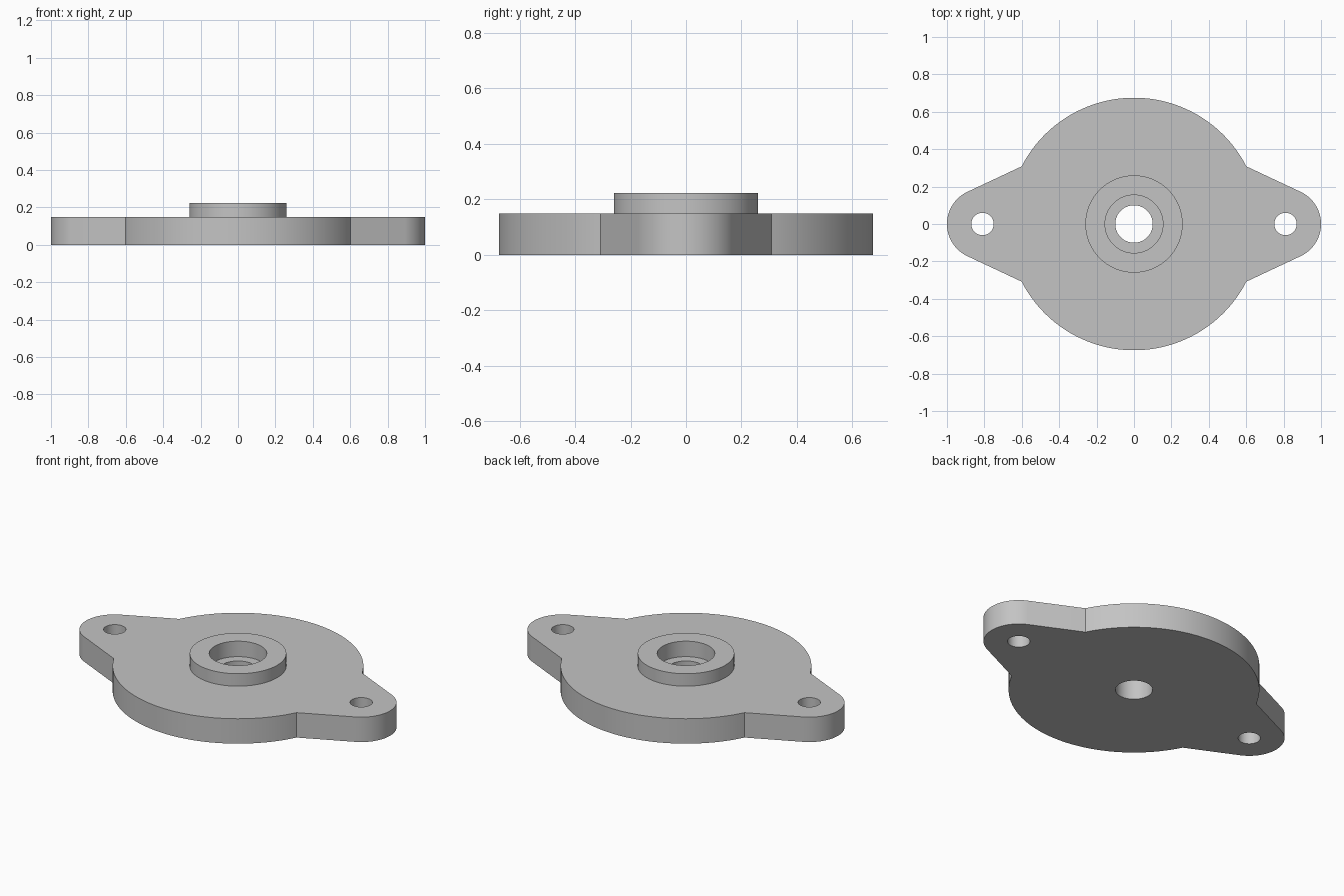
import bpy, bmesh, math

if "Cube" in bpy.data.objects:
    bpy.data.objects.remove(bpy.data.objects["Cube"], do_unlink=True)

PLATE_TOP, BOSS_TOP, BORE_FLOOR = 0.148, 0.222, 0.13
DISC_R, EAR_X, EAR_R = 0.675, 0.81, 0.19

grey = bpy.data.materials.new("plain grey")
grey.use_nodes = True
colour = (0.55, 0.55, 0.55, 1)
grey.diffuse_color = colour
grey.node_tree.nodes["Principled BSDF"].inputs["Base Color"].default_value = colour


def arc(cx, r, start, end, n):
    """Points along an arc centred on the x axis."""
    steps = [start + (end - start) * i / n for i in range(n + 1)]
    return [(cx + r * math.cos(a), r * math.sin(a)) for a in steps]


def circle(cx, r, n=96):
    return arc(cx, r, 0, math.tau, n)[:-1]


def prism(name, outline, z0, z1):
    """Extrude a flat outline from z0 up to z1."""
    bm = bmesh.new()
    base = bm.faces.new([bm.verts.new((x, y, z0)) for x, y in outline])
    new = bmesh.ops.extrude_face_region(bm, geom=[base])["geom"]
    top = [v for v in new if isinstance(v, bmesh.types.BMVert)]
    bmesh.ops.translate(bm, verts=top, vec=(0, 0, z1 - z0))
    bmesh.ops.recalc_face_normals(bm, faces=bm.faces)
    mesh = bpy.data.meshes.new(name)
    bm.to_mesh(mesh)
    bm.free()
    mesh.materials.append(grey)
    obj = bpy.data.objects.new(name, mesh)
    bpy.context.collection.objects.link(obj)
    return obj


def combine(target, tool, operation):
    """Apply a boolean and discard the tool."""
    bpy.context.view_layer.objects.active = target
    mod = target.modifiers.new(operation.lower(), "BOOLEAN")
    mod.operation, mod.solver, mod.object = operation, "EXACT", tool
    bpy.ops.object.modifier_apply(modifier=mod.name)
    bpy.data.objects.remove(tool, do_unlink=True)


# Plate outline: round disc with a tapering ear on each side
taper = math.radians(65)
corner = math.atan2(0.308, 0.6)
right_ear = arc(EAR_X, EAR_R, -taper, taper, 40)
back_rim = arc(0, DISC_R, corner, math.pi - corner, 80)
half = right_ear + back_rim
flange = prism("flange_plate", half + [(-x, -y) for x, y in half], 0, PLATE_TOP)

# Raised boss around the centre
combine(flange, prism("boss", circle(0, 0.26), 0.05, BOSS_TOP), "UNION")

# Counterbore, centre hole and the two bolt holes
for name, x, r, floor in (
    ("counterbore", 0, 0.155, BORE_FLOOR),
    ("centre_hole", 0, 0.1, -0.1),
    ("left_bolt_hole", EAR_X, 0.06, -0.1),
    ("right_bolt_hole", -EAR_X, 0.06, -0.1),
):
    combine(flange, prism(name, circle(x, r), floor, 0.4), "DIFFERENCE")

bpy.ops.object.select_all(action="DESELECT")
flange.select_set(True)
bpy.context.view_layer.objects.active = flange
bpy.ops.object.shade_smooth_by_angle(angle=math.radians(20))
